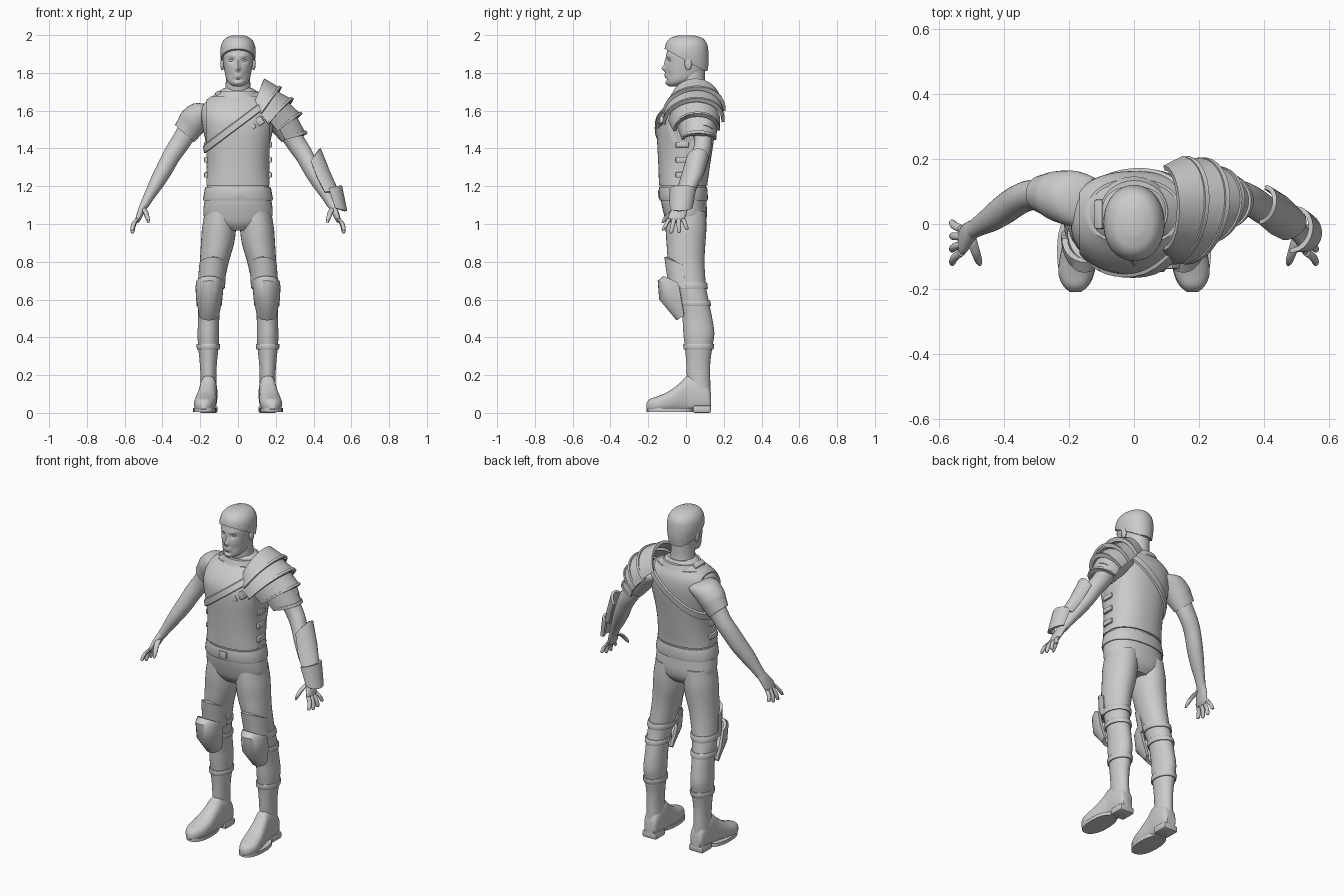
import bpy, bmesh, math
from mathutils import Vector, Matrix

cube = bpy.data.objects.get("Cube")
if cube:
    bpy.data.objects.remove(cube, do_unlink=True)

grey = bpy.data.materials.new("light grey")
grey.use_nodes = True
grey.diffuse_color = (0.6, 0.6, 0.6, 1)
grey.node_tree.nodes["Principled BSDF"].inputs["Base Color"].default_value = (0.6, 0.6, 0.6, 1)
X, Y, Z = Vector((1, 0, 0)), Vector((0, 1, 0)), Vector((0, 0, 1))
ARM_N = Vector((0.74, 0, 0.67))
made = []


def finish(name, bm, mirror=False):
    bmesh.ops.recalc_face_normals(bm, faces=bm.faces[:])
    me = bpy.data.meshes.new(name)
    bm.to_mesh(me)
    bm.free()
    me.materials.append(grey)
    ob = bpy.data.objects.new(name, me)
    bpy.context.collection.objects.link(ob)
    if mirror:
        ob.modifiers.new("mirror", "MIRROR").use_mirror_merge = False
    made.append(ob)
    return ob


def grid(rows, closed, caps=False):
    bm = bmesh.new()
    vs = [[bm.verts.new(p) for p in r] for r in rows]
    n = len(rows[0])
    for a, b in zip(vs, vs[1:]):
        for i in range(n if closed else n - 1):
            j = (i + 1) % n
            bm.faces.new((a[i], a[j], b[j], b[i]))
    if caps:
        bm.faces.new(vs[0])
        bm.faces.new(vs[-1])
    return bm


def spline(rings, steps):
    """Smooth interpolation through (centre, ru, rv) rings."""
    pts = [(*r[0], r[1], r[2]) for r in rings]
    pts = [pts[0]] + pts + [pts[-1]]
    out = []
    for a, b, c, d in zip(pts, pts[1:], pts[2:], pts[3:]):
        for k in range(steps):
            t = k / steps
            out.append([0.5 * (2 * q + (r - p) * t + (2 * p - 5 * q + 4 * r - s) * t * t
                        + (3 * q - p - 3 * r + s) * t ** 3) for p, q, r, s in zip(a, b, c, d)])
    out.append(list(pts[-1]))
    return out


def oval(c, ru, rv, u, v, n, power):
    def f(w):
        return math.copysign(abs(w) ** (2 / power), w)
    angles = [2 * math.pi * i / n for i in range(n)]
    return [Vector(c) + u * ru * f(math.cos(a)) + v * rv * f(math.sin(a)) for a in angles]


def loft(rings, u=X, v=Y, n=28, steps=4, power=2, grow=0):
    rows = [oval(p[:3], p[3] + grow, p[4] + grow, u, v, n, power) for p in spline(rings, steps)]
    return grid(rows, True, True)


def column(table):
    """Rows of (z, x, y, rx, ry) to rings."""
    return [((x, y, z), rx, ry) for z, x, y, rx, ry in table]


def section(rings, z):
    s = sorted(spline(rings, 6), key=lambda p: p[2])
    for a, b in zip(s, s[1:]):
        if a[2] <= z <= b[2]:
            t = (z - a[2]) / (b[2] - a[2] + 1e-9)
            return [p + (q - p) * t for p, q in zip(a, b)]
    return s[0] if z < s[0][2] else s[-1]


def band(name, rings, z0, z1, grow, power=2, mirror=False):
    h = (z1 - z0) * 0.15
    rows = []
    for z, g in ((z0, 0), (z0, grow * 0.7), (z0 + h, grow), (z1 - h, grow), (z1, grow * 0.7), (z1, 0)):
        p = section(rings, z)
        rows.append(oval(p[:3], p[3] + g, p[4] + g, X, Y, 32, power))
    finish(name, grid(rows, True, True), mirror)


def shell(name, arches, thick=0.014, mirror=False, n=14):
    """Plate lofted through arches, each given by its front, peak and back point."""
    rows = []
    for f, p, b in arches:
        f, p, b = Vector(f), Vector(p), Vector(b)
        m = (f + b) / 2
        rows.append([m + (p - m) * math.cos(a) + (b - m) * math.sin(a)
                     for a in [math.pi * (i / n - 0.5) for i in range(n + 1)]])
    bm = grid(rows, False)
    bmesh.ops.recalc_face_normals(bm, faces=bm.faces[:])
    bmesh.ops.solidify(bm, geom=bm.faces[:], thickness=thick)
    return finish(name, bm, mirror)


def cut(bm, co, no):
    """Remove everything on the side the normal points to, and close the hole."""
    bmesh.ops.bisect_plane(bm, geom=bm.verts[:] + bm.edges[:] + bm.faces[:],
                           plane_co=co, plane_no=no, clear_outer=True)
    bmesh.ops.holes_fill(bm, edges=[e for e in bm.edges if e.is_boundary])


def ball(name, loc, size, mirror=True):
    bm = bmesh.new()
    bmesh.ops.create_uvsphere(bm, u_segments=16, v_segments=10, radius=1,
                              matrix=Matrix.Translation(loc) @ Matrix.Diagonal((*size, 1)))
    finish(name, bm, mirror)


def box(name, loc, size, mirror=False, tilt=0.0):
    bm = bmesh.new()
    bmesh.ops.create_cube(bm, size=1, matrix=Matrix.Translation(loc) @ Matrix.Rotation(tilt, 4, "Y")
                          @ Matrix.Diagonal((*size, 1)))
    bmesh.ops.bevel(bm, geom=bm.edges[:], offset=min(size) * 0.25, segments=2, affect="EDGES", profile=0.5)
    finish(name, bm, mirror)


# Torso, belt and vest
torso = column([(0.965, 0, 0, .10, .07), (1.0, 0, 0, .16, .10), (1.05, 0, -.003, .183, .114),
                (1.12, 0, -.012, .178, .12), (1.2, 0, -.015, .165, .12), (1.3, 0, -.01, .158, .128),
                (1.4, 0, -.005, .165, .138), (1.5, 0, 0, .185, .148), (1.57, 0, .008, .195, .147),
                (1.63, 0, .025, .185, .125), (1.68, 0, .038, .13, .09), (1.72, 0, .04, .075, .068)])
finish("torso", loft(torso, n=40, power=2.25))
band("belt", torso, 1.125, 1.195, .009, 2.25)
box("belt_buckle", (0, -.142, 1.16), (.05, .014, .04))
vest = loft(torso, n=48, power=2.25, grow=.008)
for co, no in (((.168, 0, 0), X), ((-.168, 0, 0), -X), ((0, 0, 1.205), -Z), ((0, 0, 1.675), Z)):
    cut(vest, co, no)
finish("vest", vest)
for z in (1.26, 1.34, 1.42):
    box("side_buckle", (.168, -.02, z), (.022, .07, .03), True)
box("shoulder_buckle", (-.105, .03, 1.69), (.03, .09, .025), tilt=-.5)

# Diagonal chest strap around the torso
rows = []
for shift, grow in ((-.026, .006), (-.02, .018), (.02, .018), (.026, .006)):
    row = []
    for i in range(48):
        z = 1.53
        for _ in range(14):
            p = section(torso, z)
            q = oval(p[:3], p[3] + grow, p[4] + grow, X, Y, 48, 2.25)[i]
            z = (z + 1.53 + .75 * q.x + shift) / 2
        row.append((q.x, q.y, z))
    rows.append(row)
finish("chest_strap", grid(rows, True))
for x, z in ((.115, 1.545), (.07, 1.52), (-.09, 1.46)):
    box("strap_buckle", (x, -.148 + abs(x) * .2, z), (.04, .028, .045), tilt=-.6)

# Neck and head
finish("neck", loft(column([(1.62, 0, .05, .10, .08), (1.68, 0, .042, .08, .073), (1.73, 0, .03, .066, .072),
                            (1.82, 0, .03, .064, .07)])))
head = column([(1.728, 0, -.062, .022, .026), (1.742, 0, -.05, .045, .048), (1.765, 0, -.025, .061, .08),
               (1.8, 0, -.007, .07, .101), (1.85, 0, 0, .078, .107), (1.9, 0, .003, .083, .106),
               (1.945, 0, .005, .076, .098), (1.975, 0, .008, .054, .074), (1.99, 0, .01, .02, .03)])
bm = loft(head, n=72, steps=6, power=2.15)
features = [(0, 1.822, .011, .013, -.02), (0, 1.85, .009, .025, -.009), (.033, 1.866, .016, .011, .013),
            (.03, 1.89, .025, .008, -.005), (0, 1.79, .02, .005, -.008), (0, 1.778, .018, .005, -.007),
            (0, 1.764, .025, .006, .005), (0, 1.745, .02, .012, -.010), (.04, 1.79, .015, .02, .005)]
for v in bm.verts:
    if v.co.y < -.02:
        x, z = abs(v.co.x), v.co.z
        v.co.y += sum(d * math.exp(-((x - a) / ra) ** 2 - ((z - b) / rb) ** 2) for a, b, ra, rb, d in features)
finish("head", bm)
ball("eyes", (.033, -.079, 1.866), (.015, .013, .009))
ball("ears", (.083, .012, 1.848), (.011, .02, .034))
hair = loft([((0, .002, c[2] + .009), a, b) for c, a, b in head[3:]], n=48, steps=6, grow=.011, power=2.1)
cut(hair, (0, 0, 1.865), (0, -.55, -1))
finish("hair", hair)
collar = [section(torso, z) for z in (1.672, 1.70, 1.70, 1.672)]
finish("collar", grid([oval((0, .038, p[2] + dz), r, r * .92, X, Y, 32, 2) for p, dz, r in
                       zip(collar, (0, .004, .004, 0), (.118, .104, .084, .082))], True))

# Arms and sleeves
finish("sleeves", loft([((.12, .065, 1.60), .075, .05), ((.18, .077, 1.59), .086, .072),
                        ((.235, .085, 1.545), .078, .078), ((.262, .09, 1.508), .066, .073),
                        ((.283, .092, 1.478), .058, .068)], Y, ARM_N), True)
finish("arms", loft([((.25, .09, 1.52), .05, .058), ((.31, .09, 1.425), .047, .052),
                     ((.35, .077, 1.365), .049, .049), ((.39, .052, 1.29), .051, .046),
                     ((.43, .025, 1.22), .046, .04), ((.47, 0, 1.15), .035, .03),
                     ((.497, -.018, 1.10), .03, .024)], Y, ARM_N), True)

# Hands
finish("palms", loft([((.485, -.01, 1.12), .028, .022), ((.503, -.025, 1.09), .036, .022),
                      ((.518, -.042, 1.055), .045, .019), ((.53, -.052, 1.025), .043, .015),
                      ((.535, -.055, 1.012), .03, .009)], Y, ARM_N), True)
for i, drop in enumerate((.065, .08, .078, .06)):
    y, spread = -.087 + .024 * i, -.032 + .017 * i
    base = Vector((.53, y, 1.03))
    finish("finger", loft([(base, .012, .012), (base + Vector((.022, spread * .5, -drop * .45)), .012, .012),
                           (base + Vector((.029, spread, -drop * .9)), .010, .010),
                           (base + Vector((.027, spread * 1.1, -drop)), .004, .004)], n=10, steps=3), True)
finish("thumbs", loft([((.502, -.04, 1.085), .016, .02), ((.488, -.083, 1.06), .014, .016),
                       ((.478, -.112, 1.025), .011, .013), ((.474, -.124, 1.005), .005, .005)],
                      n=10, steps=3), True)

# Legs, straps and boots
leg = column([(1.07, .09, 0, .085, .105), (.98, .1, 0, .09, .108), (.9, .108, 0, .088, .103),
              (.8, .125, .002, .077, .096), (.68, .143, .022, .067, .083), (.6, .152, .042, .061, .077),
              (.5, .155, .06, .056, .079), (.42, .157, .068, .057, .082), (.35, .157, .067, .054, .073),
              (.27, .157, .065, .046, .064), (.2, .157, .066, .042, .062), (.1, .157, .072, .044, .058)])
finish("legs", loft(leg, n=32), True)
for z0, z1 in ((.655, .69), (.565, .595), (.335, .365)):
    band("leg_strap", leg, z0, z1, .008, mirror=True)
boot = loft([((.155, .132, .06), .03, .045), ((.155, .115, .08), .042, .07), ((.156, .06, .098), .047, .095),
             ((.158, .01, .1), .046, .098), ((.163, -.03, .082), .049, .078), ((.17, -.09, .06), .056, .055),
             ((.178, -.15, .046), .055, .042), ((.18, -.19, .04), .038, .034), ((.18, -.21, .036), .016, .016)],
            X, Z, power=2.5)
for v in boot.verts:
    v.co.z = max(v.co.z, .012)
finish("boots", boot, True)
box("boot_heels", (.156, .085, .02), (.094, .095, .04), True)
finish("boot_soles", loft([((.176, -.085, z), .061, .123) for z in (.006, .016, .026)], steps=1, power=2.3), True)

# Knee armour
shell("upper_knee_plates", [((.06, -.03, .785), (.135, -.115, .825), (.205, -.02, .785)),
                            ((.07, -.01, .66), (.147, -.092, .665), (.215, 0, .66))], .016, True)
shell("lower_knee_plates", [((.075, -.045, .69), (.15, -.118, .725), (.222, -.045, .69)),
                            ((.077, -.035, .665), (.152, -.15, .70), (.225, -.035, .665)),
                            ((.083, -.025, .6), (.152, -.142, .6), (.222, -.025, .6)),
                            ((.1, -.01, .515), (.155, -.05, .49), (.205, -.01, .515))], .018, True)

# Layered shoulder armour on the left side
plates = [
    [((.09, -.08, 1.655), (.14, .05, 1.77), (.09, .18, 1.655)),
     ((.12, -.125, 1.585), (.225, .05, 1.72), (.15, .21, 1.6))],
    [((.11, -.115, 1.6), (.195, .05, 1.71), (.14, .195, 1.6)),
     ((.16, -.125, 1.53), (.288, .05, 1.66), (.2, .205, 1.54))],
    [((.165, -.095, 1.55), (.265, .055, 1.645), (.19, .18, 1.55)),
     ((.21, -.065, 1.49), (.335, .06, 1.58), (.24, .18, 1.495))],
    [((.21, -.05, 1.52), (.305, .06, 1.58), (.23, .165, 1.52)),
     ((.25, -.02, 1.445), (.362, .065, 1.475), (.265, .16, 1.445))]]
for upper, lower in plates:
    shell("shoulder_plate", [upper, lower], .016, n=18)
    rim = [[Vector(p) + (Vector(q) - Vector(p)) * t + Vector((.006, 0, .006))
            for p, q in zip(upper, lower)] for t in (.86, 1.0)]
    shell("shoulder_plate_rim", rim, .014, n=18)

# Forearm armour on the left side
shell("forearm_guard", [((.385, 0, 1.335), (.438, .06, 1.40), (.405, .12, 1.345)),
                        ((.42, -.03, 1.245), (.485, .035, 1.28), (.445, .09, 1.25)),
                        ((.46, -.05, 1.17), (.53, 0, 1.18), (.48, .05, 1.18))])
shell("wrist_guard", [((.48, -.088, 1.19), (.55, -.02, 1.205), (.5, .055, 1.19)),
                      ((.515, -.085, 1.085), (.578, -.035, 1.07), (.53, .035, 1.085))])

bpy.ops.object.select_all(action="DESELECT")
for ob in made:
    ob.select_set(True)
bpy.context.view_layer.objects.active = made[0]
bpy.ops.object.shade_smooth_by_angle(angle=math.radians(40))
